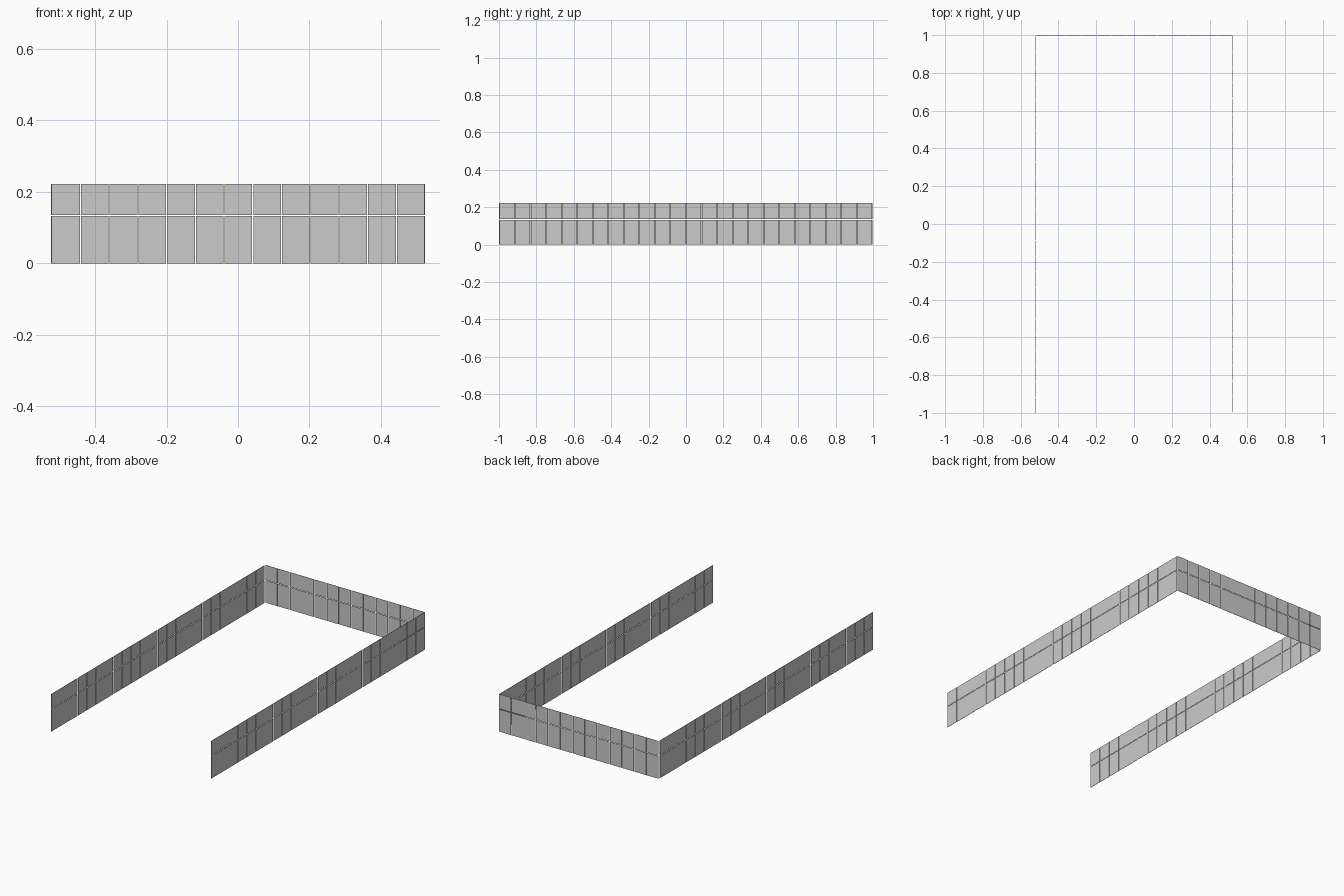
import bpy, bmesh
from mathutils import Matrix, Vector

if "Cube" in bpy.data.objects:
    bpy.data.objects.remove(bpy.data.objects["Cube"])

THICK = 0.0016
GAP = 0.003
ROWS = [(0.0, 0.1325), (0.1355, 0.222)]   # tall lower tiles, short upper tiles


def tiled_wall(name, start, axis, pitch, count):
    """Row of thin separate tiles running from start along x or y."""
    bm = bmesh.new()
    for i in range(count):
        for z0, z1 in ROWS:
            width = pitch - GAP
            centre = Vector((start[0], start[1], (z0 + z1) / 2))
            centre[axis] += i * pitch + width / 2
            size = Vector((THICK, THICK, z1 - z0))
            size[axis] = width
            bmesh.ops.create_cube(
                bm, size=1,
                matrix=Matrix.Translation(centre) @ Matrix.Diagonal((*size, 1)))
    mesh = bpy.data.meshes.new(name)
    bm.to_mesh(mesh)
    bm.free()
    obj = bpy.data.objects.new(name, mesh)
    bpy.context.collection.objects.link(obj)
    return obj


# Two long side walls and the back wall joining them; the front stays open
tiled_wall("left_tile_wall", (-0.522, -1.0), 1, 0.0831, 24)
tiled_wall("right_tile_wall", (0.522, -0.996), 1, 0.0831, 24)
tiled_wall("back_tile_wall", (-0.520, 0.9992), 0, 0.0804, 13)
